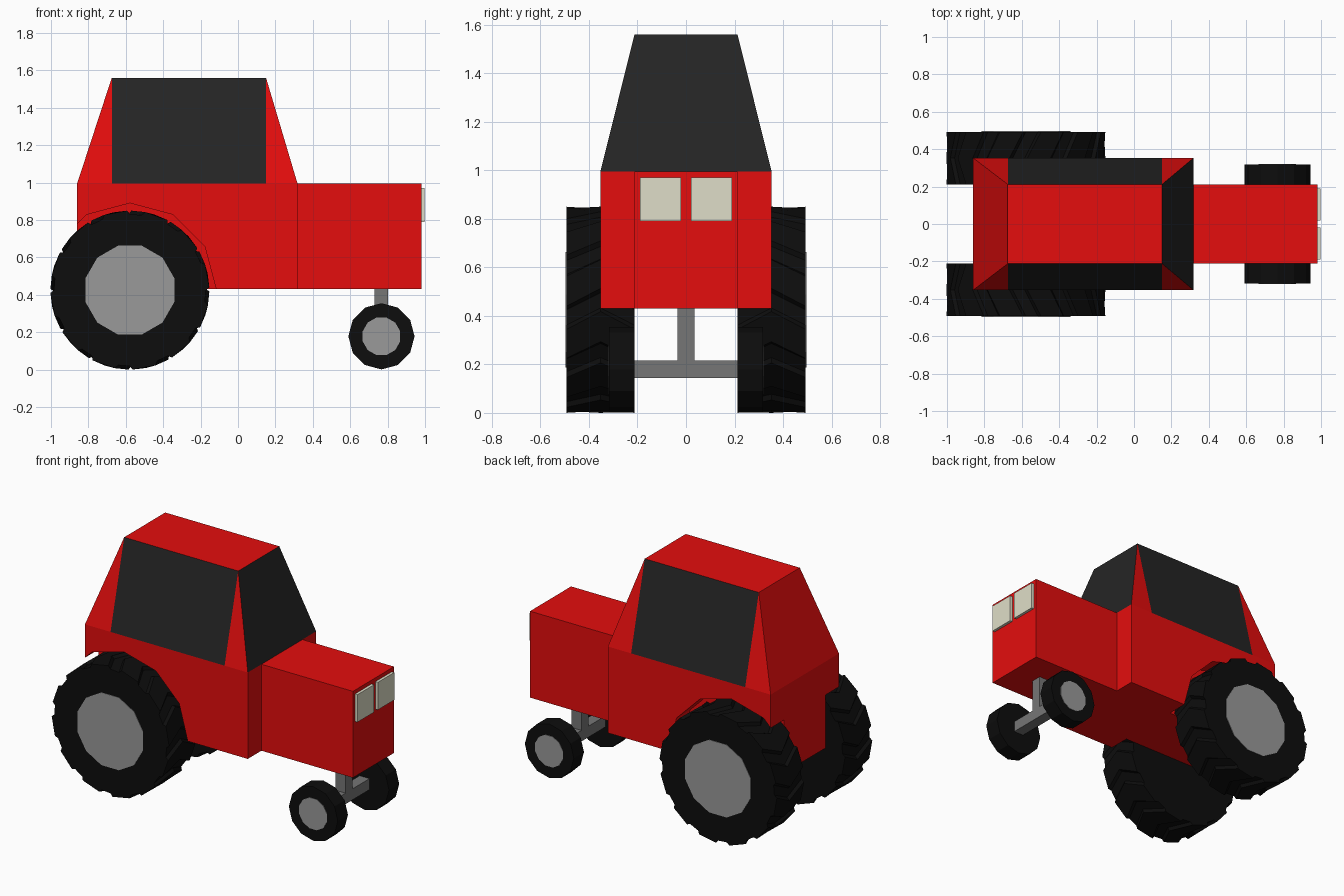
import bpy, bmesh
from math import radians, sin, cos

if "Cube" in bpy.data.objects:
    bpy.data.objects.remove(bpy.data.objects["Cube"])


def material(name, r, g, b):
    m = bpy.data.materials.new(name)
    m.diffuse_color = (r, g, b, 1)
    m.use_nodes = True
    m.node_tree.nodes["Principled BSDF"].inputs["Base Color"].default_value = m.diffuse_color
    return m


RED = material("red paint", 0.78, 0.004, 0.004)
GLASS = material("dark glass", 0.018, 0.018, 0.018)
RUBBER = material("rubber", 0.004, 0.004, 0.004)
LAMP = material("lamp", 0.74, 0.73, 0.58)
HUB = material("hub grey", 0.32, 0.32, 0.32)
STEEL = material("steel grey", 0.18, 0.18, 0.18)


def mesh_object(name, verts, faces, mat, mirror=False):
    me = bpy.data.meshes.new(name)
    bm = bmesh.new()
    vs = [bm.verts.new(v) for v in verts]
    for f in faces:
        bm.faces.new([vs[i] for i in f])
    bmesh.ops.recalc_face_normals(bm, faces=bm.faces)
    bm.to_mesh(me)
    bm.free()
    ob = bpy.data.objects.new(name, me)
    bpy.context.collection.objects.link(ob)
    if mat:
        me.materials.append(mat)
    if mirror:
        mod = ob.modifiers.new("Mirror", 'MIRROR')
        mod.use_axis = (False, True, False)
        mod.use_mirror_merge = False
    return ob


def loft(name, rings, mat, mirror=False):
    """Skin a list of equal-length rings and cap both ends."""
    n = len(rings[0])
    faces = [tuple(range(n)), tuple(range((len(rings) - 1) * n, len(rings) * n))]
    for k in range(len(rings) - 1):
        for i in range(n):
            j = (i + 1) % n
            faces.append((k * n + i, k * n + j, (k + 1) * n + j, (k + 1) * n + i))
    return mesh_object(name, [v for r in rings for v in r], faces, mat, mirror)


def box(name, x0, x1, y0, y1, z0, z1, mat, mirror=False):
    rings = [[(x0, y0, z), (x1, y0, z), (x1, y1, z), (x0, y1, z)] for z in (z0, z1)]
    return loft(name, rings, mat, mirror)


def ring(cx, cz, y, polar):
    return [(cx + r * cos(radians(a)), y, cz + r * sin(radians(a))) for a, r in polar]


def disc(name, cx, cz, r, y0, y1, mat, phase=0, sides=12):
    polar = [(phase + 360 * i / sides, r) for i in range(sides)]
    return loft(name, [ring(cx, cz, y, polar) for y in (y0, y1)], mat, True)


# Main dimensions
RX, RZ = -0.578, 0.425
FX, FZ = 0.767, 0.178
BACK, FRONT, WIDE, SLIM = -0.86, 0.318, 0.353, 0.212
DECK, ROOF, R0, R1 = 0.995, 1.56, -0.675, 0.15

# Bodywork: narrow bonnet and wide rear, with wheel arches cut out
plan = [(BACK, -WIDE), (FRONT, -WIDE), (FRONT, -SLIM), (0.98, -SLIM),
        (0.98, SLIM), (FRONT, SLIM), (FRONT, WIDE), (BACK, WIDE)]
body = loft("bodywork", [[(x, y, z) for x, y in plan] for z in (0.43, DECK)], RED)
cutter = disc("wheel_arch_cutter", RX, 0.428, 0.462, SLIM + 0.001, 0.6, RED)
cutter.hide_render = True
cutter.display_type = 'WIRE'
cut = body.modifiers.new("Wheel arches", 'BOOLEAN')
cut.operation = 'DIFFERENCE'
cut.solver = 'EXACT'
cut.object = cutter

# Cab frame: roof, rear panel and corner pillars
cab = []
for s in (-1, 1):
    cab += [(BACK, s * WIDE, DECK), (R0, s * WIDE, DECK), (R1, s * WIDE, DECK),
            (FRONT, s * WIDE, DECK), (R0, s * SLIM, ROOF), (R1, s * SLIM, ROOF)]
mesh_object("cab_frame", cab, [(4, 5, 11, 10), (0, 4, 10, 6), (0, 1, 4), (2, 3, 5),
                               (6, 7, 10), (8, 9, 11)], RED)

# Cab glass
mesh_object("windscreen", [cab[i] for i in (3, 9, 11, 5)], [(0, 1, 2, 3)], GLASS)
mesh_object("right_window", [cab[i] for i in (1, 2, 5, 4)], [(0, 1, 2, 3)], GLASS)
mesh_object("left_window", [cab[i] for i in (7, 10, 11, 8)], [(0, 1, 2, 3)], GLASS)

# Headlights
box("headlights", 0.98, 0.998, 0.02, 0.19, 0.79, 0.97, LAMP, True)

# Rear tyres: lugged outline twisted at the centre to make a chevron tread
def lugs(phase):
    return [(phase + 30 * k + a, r) for k in range(12)
            for a, r in ((0, 0.406), (2, 0.425), (19, 0.425), (21, 0.406))]


loft("rear_tyres", [ring(RX, RZ, y, lugs(p)) for y, p in
                    ((SLIM, 0), (0.352, 10), (0.493, 0))], RUBBER, True)
disc("rear_hubs", RX, RZ, 0.246, 0.48, 0.496, HUB, 15)

# Front tyres and hubs
disc("front_tyres", FX, FZ, 0.177, SLIM, 0.317, RUBBER)
disc("front_hubs", FX, FZ, 0.104, 0.30, 0.32, HUB, 15)

# Front axle and post
box("front_axle", FX - 0.036, FX + 0.036, -SLIM, SLIM, 0.143, 0.215, STEEL)
box("axle_post", FX - 0.036, FX + 0.036, -0.036, 0.036, 0.21, 0.435, STEEL)
